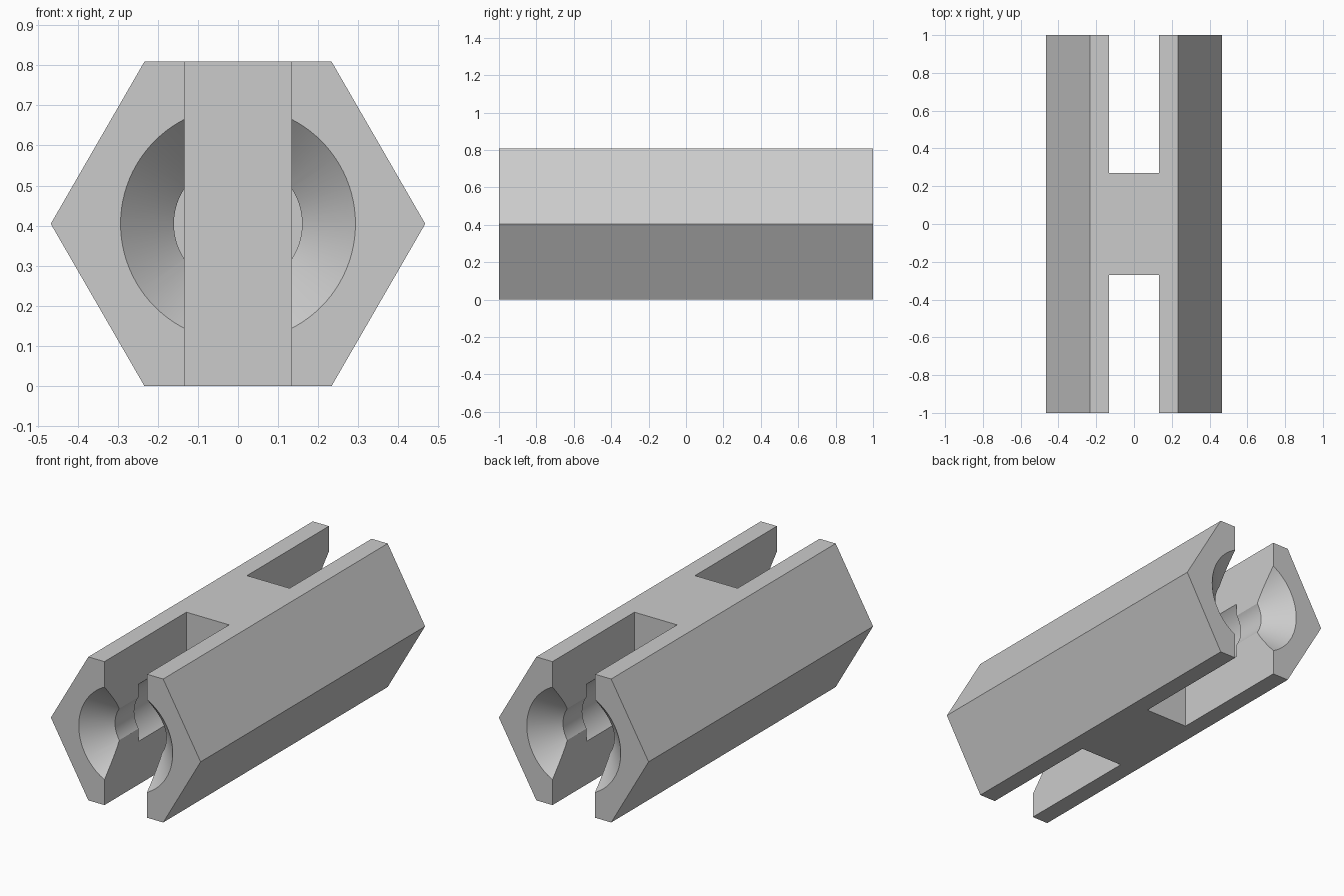
import bpy, bmesh, math
from mathutils import Matrix, Vector

cube = bpy.data.objects.get("Cube")
if cube:
    bpy.data.objects.remove(cube, do_unlink=True)

CORNER = 0.467                                   # hexagon corner radius
MID = CORNER * math.cos(math.pi / 6)             # height of the long axis
SLOT_HALF, WEB_HALF = 0.133, 0.27

grey = bpy.data.materials.new("light_grey")
grey.use_nodes = True
colour = (0.6, 0.6, 0.6, 1)
grey.diffuse_color = colour
grey.node_tree.nodes["Principled BSDF"].inputs["Base Color"].default_value = colour


def make_object(name, bm):
    bmesh.ops.recalc_face_normals(bm, faces=bm.faces)
    mesh = bpy.data.meshes.new(name)
    bm.to_mesh(mesh)
    bm.free()
    mesh.materials.append(grey)
    obj = bpy.data.objects.new(name, mesh)
    bpy.context.collection.objects.link(obj)
    return obj


def slot_cutter(side):
    bm = bmesh.new()
    depth = 1.1 - WEB_HALF
    bmesh.ops.create_cube(bm, size=1, matrix=Matrix.Translation((0, side * (WEB_HALF + depth / 2), MID))
                          @ Matrix.Diagonal((2 * SLOT_HALF, depth, 2, 1)))
    return make_object("slot_cutter", bm)


def bore_cutter(side):
    # Countersink, narrow bore, then a wider pocket: (radius, distance from centre)
    profile = [(0, 1.05), (0.343, 1.05), (0.16, 0.867), (0.16, 0.696),
               (0.209, 0.696), (0.209, 0.333), (0, 0.333)]
    bm = bmesh.new()
    verts = [bm.verts.new((r, side * y, MID)) for r, y in profile]
    edges = [bm.edges.new(pair) for pair in zip(verts, verts[1:])]
    bmesh.ops.spin(bm, geom=verts + edges, cent=(0, 0, MID), axis=(0, 1, 0),
                   angle=math.tau, steps=96, use_merge=True)
    bmesh.ops.remove_doubles(bm, verts=bm.verts, dist=1e-5)
    return make_object("bore_cutter", bm)


# Hexagonal bar lying along y
bm = bmesh.new()
bmesh.ops.create_cone(bm, cap_ends=True, segments=6, radius1=CORNER, radius2=CORNER, depth=2)
corner = max(bm.verts, key=lambda v: v.co.x).co
turn = -math.atan2(corner.y, corner.x)           # put a corner on the x axis
bmesh.ops.transform(bm, verts=bm.verts, matrix=Matrix.Translation((0, 0, MID))
                    @ Matrix.Rotation(math.pi / 2, 4, 'X') @ Matrix.Rotation(turn, 4, 'Z'))
body = make_object("hexagonal_coupling", bm)

# Cut the same slot and stepped bore in both ends
bpy.context.view_layer.objects.active = body
body.select_set(True)
for side in (-1, 1):
    for cutter in (slot_cutter(side), bore_cutter(side)):
        cutter.hide_render = True
        mod = body.modifiers.new("cut", 'BOOLEAN')
        mod.operation = 'DIFFERENCE'
        mod.solver = 'EXACT'
        mod.object = cutter
        bpy.ops.object.modifier_apply(modifier=mod.name)
        bpy.data.objects.remove(cutter, do_unlink=True)

bpy.ops.object.shade_smooth_by_angle(angle=math.radians(25))
